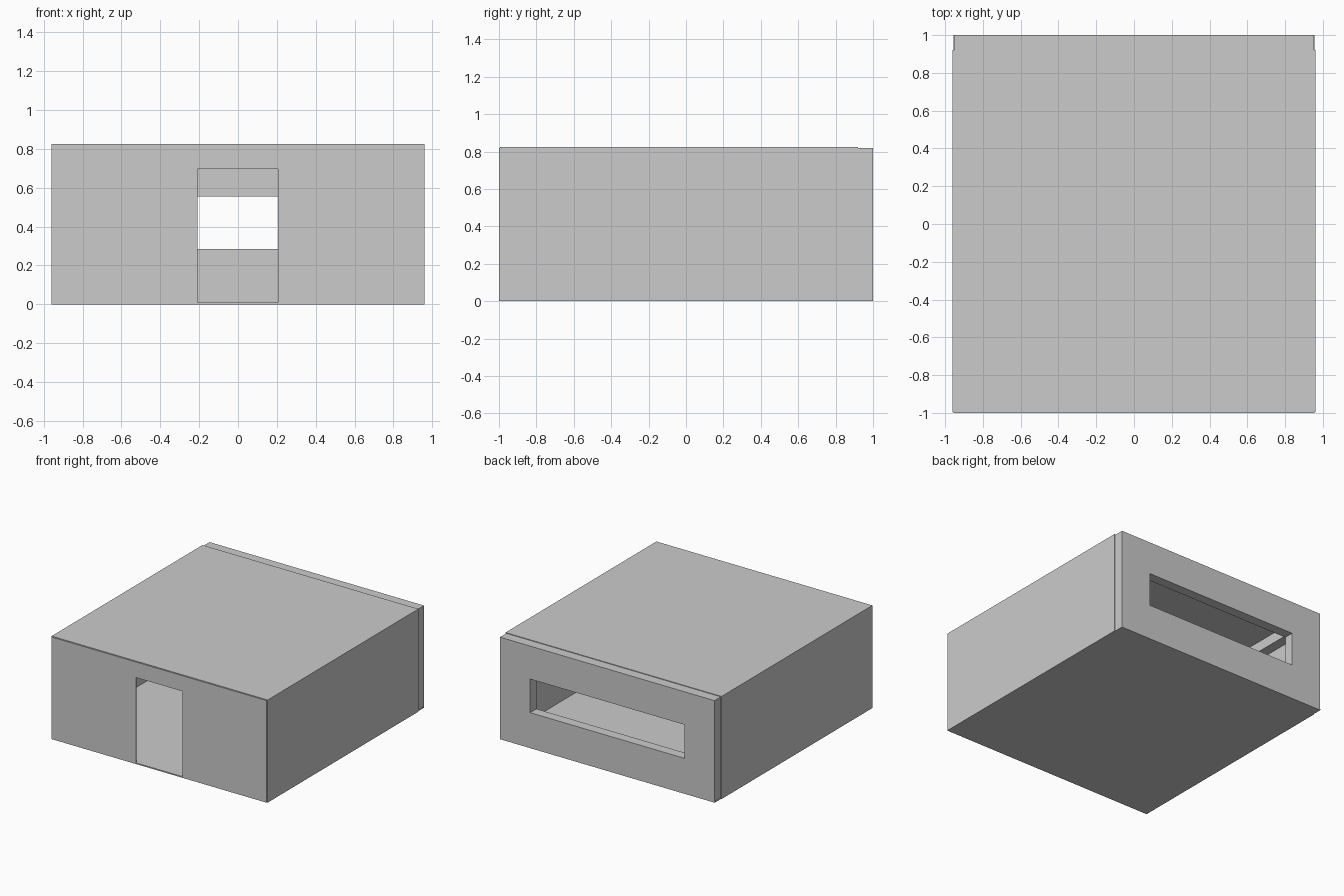
import bpy

if "Cube" in bpy.data.objects:
    bpy.data.objects.remove(bpy.data.objects["Cube"])

grey = bpy.data.materials.new("plain grey")
grey.diffuse_color = (0.6, 0.6, 0.6, 1)
grey.use_nodes = True
grey.node_tree.nodes["Principled BSDF"].inputs["Base Color"].default_value = grey.diffuse_color


def box(name, x0, x1, y0, y1, z0, z1):
    bpy.ops.mesh.primitive_cube_add(size=1, location=((x0 + x1) / 2, (y0 + y1) / 2, (z0 + z1) / 2))
    ob = bpy.context.object
    ob.name = name
    ob.scale = (x1 - x0, y1 - y0, z1 - z0)
    bpy.ops.object.transform_apply(location=True, rotation=True, scale=True)
    ob.data.materials.append(grey)
    return ob


def cut_opening(wall, *bounds):
    cutter = box(wall.name + "_cutter", *bounds)
    cutter.hide_render = True
    mod = wall.modifiers.new("opening", 'BOOLEAN')
    mod.operation = 'DIFFERENCE'
    mod.solver = 'EXACT'
    mod.object = cutter
    bpy.context.view_layer.objects.active = wall
    bpy.ops.object.modifier_apply(modifier=mod.name)
    bpy.data.objects.remove(cutter)


# Thin floor and roof sheets
box("floor", -0.955, 0.955, -0.995, 1, 0, 0.01)
box("roof", -0.96, 0.96, -0.995, 0.92, 0.817, 0.825)

# Thin side walls, each with a beam under the roof
for side, s in (("left", -1), ("right", 1)):
    xs = sorted((s * 0.95, s * 0.96))
    box(side + "_wall", *xs, -0.995, 0.92, 0, 0.819)
    xs = sorted((s * 0.87, s * 0.951))
    box(side + "_beam", *xs, -0.99, 0.92, 0.735, 0.818)

# Thin front wall with doorway
front = box("front_wall", -0.955, 0.955, -1, -0.99, 0, 0.82)
cut_opening(front, -0.208, 0.206, -1.1, -0.9, 0.01, 0.695)

# Thick back wall with wide window
back = box("back_wall", -0.953, 0.953, 0.92, 1, 0, 0.82)
cut_opening(back, -0.685, 0.685, 0.8, 1.1, 0.285, 0.555)
